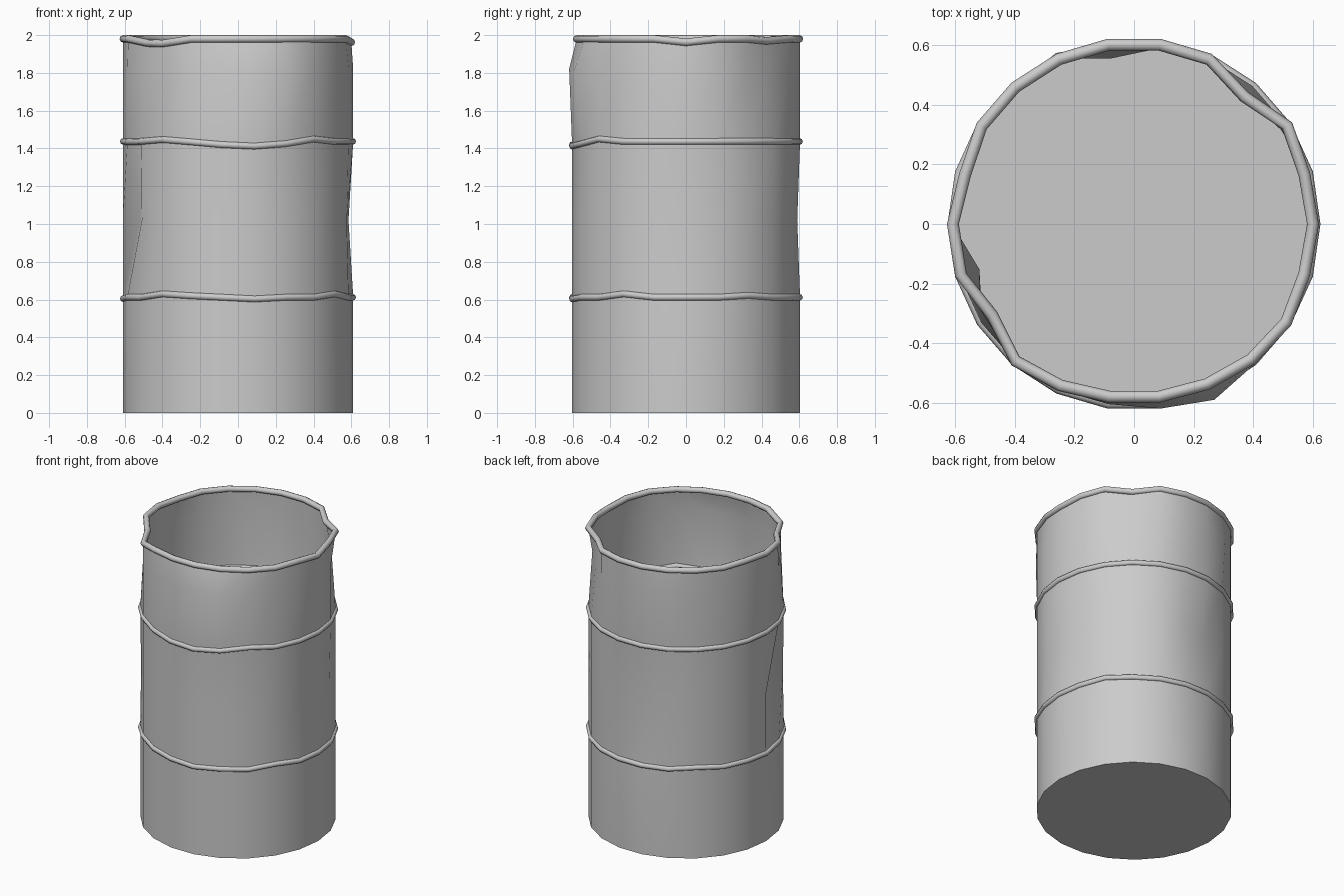
import bpy, bmesh
from math import sin, cos, tau, radians

if "Cube" in bpy.data.objects:
    bpy.data.objects.remove(bpy.data.objects["Cube"])

N, R = 22, 0.61


def polar(i, r, z):
    a = tau * i / N
    return (r * cos(a), r * sin(a), z)


def finish(bm, name, angle):
    bmesh.ops.recalc_face_normals(bm, faces=bm.faces[:])
    me = bpy.data.meshes.new(name)
    bm.to_mesh(me)
    bm.free()
    ob = bpy.data.objects.new(name, me)
    bpy.context.collection.objects.link(ob)
    bpy.ops.object.select_all(action='DESELECT')
    ob.select_set(True)
    bpy.context.view_layer.objects.active = ob
    bpy.ops.object.shade_smooth_by_angle(angle=radians(angle))
    return ob


def bridge(bm, a, b):
    for i in range(len(a)):
        j = (i + 1) % len(a)
        bm.faces.new((a[i], a[j], b[j], b[i]))


# Dents and bulges: side index -> radius (or height) where it differs
mid = {0: 0.585, 1: 0.60, 5: 0.595, 6: 0.56, 12: 0.54, 13: 0.605, 21: 0.60}
upper = {2: 0.585, 3: 0.58, 7: 0.63, 13: 0.59, 17: 0.625, 18: 0.648, 19: 0.62}
rim = {0: 0.60, 1: 0.595, 2: 0.61, 3: 0.565, 10: 0.59, 12: 0.605, 13: 0.565,
       15: 0.595, 16: 0.585, 17: 0.585, 18: 0.59, 19: 0.60, 21: 0.595}
rim_z = {0: 1.962, 3: 1.97, 13: 1.957, 14: 1.955}
lower_band_z = {14: 0.63, 15: 0.62, 17: 0.603, 20: 0.63, 2: 0.622, 8: 0.625, 11: 0.605}
upper_band_z = {14: 1.447, 15: 1.435, 16: 1.42, 17: 1.412, 18: 1.425, 19: 1.45, 12: 1.435}

# Open drum shell with a closed bottom
bm = bmesh.new()
levels = [(0, {}), (0.615, {}), (1.02, mid), (1.435, {}), (1.82, upper), (1.98, rim)]
loops = []
for k, (z, rr) in enumerate(levels):
    zz = rim_z if k == 5 else {}
    loops.append([bm.verts.new(polar(i, rr.get(i, R), zz.get(i, z))) for i in range(N)])
for a, b in zip(loops, loops[1:]):
    bridge(bm, a, b)
bm.faces.new(loops[0])
finish(bm, "drum_body", 50)


# Raised bands and rolled rim
def band(name, radii, heights, z, tube):
    bm = bmesh.new()
    rings = []
    for i in range(N):
        r, h = radii.get(i, R - 0.003), heights.get(i, z)
        rings.append([bm.verts.new(polar(i, r + tube * cos(tau * k / 8), h + tube * sin(tau * k / 8)))
                      for k in range(8)])
    for a, b in zip(rings, rings[1:] + rings[:1]):
        bridge(bm, a, b)
    finish(bm, name, 60)


band("lower_band", {}, lower_band_z, 0.612, 0.018)
band("upper_band", {}, upper_band_z, 1.437, 0.018)
band("top_rim", rim, rim_z, 1.98, 0.02)
